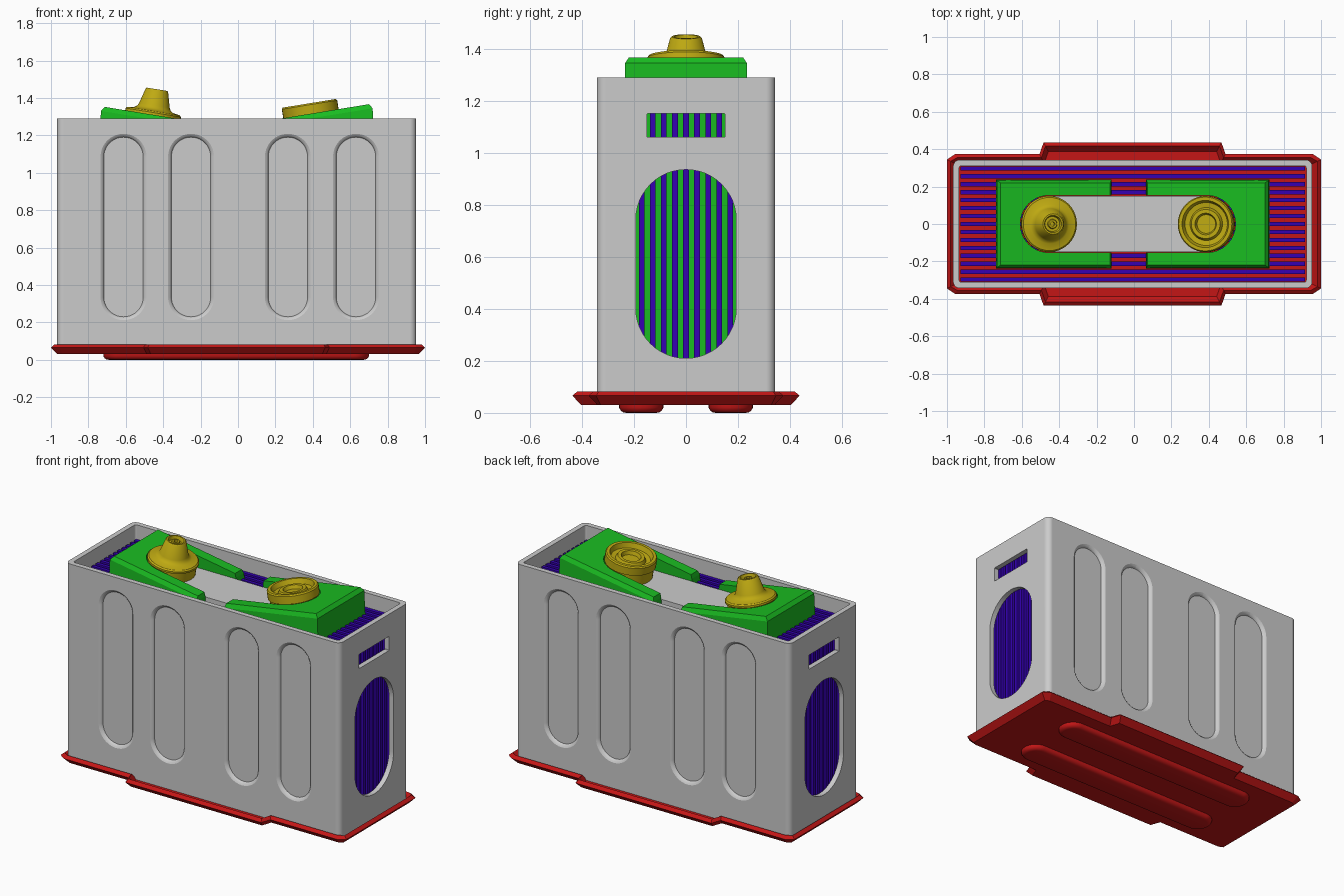
import bpy, bmesh
from math import sin, cos, pi, atan, radians
from mathutils import Matrix

if "Cube" in bpy.data.objects:
    bpy.data.objects.remove(bpy.data.objects["Cube"])


def material(name, rgb):
    m = bpy.data.materials.new(name)
    m.diffuse_color = (*rgb, 1)
    m.use_nodes = True
    m.node_tree.nodes["Principled BSDF"].inputs["Base Color"].default_value = m.diffuse_color
    return m


RED = material("red", (0.55, 0.008, 0.008))
GREEN = material("green", (0.01, 0.5, 0.015))
BLUE = material("blue", (0.035, 0.0, 0.45))
YELLOW = material("yellow", (0.52, 0.4, 0.006))


def finish(name, bm, mat=None, smooth=None):
    bmesh.ops.recalc_face_normals(bm, faces=bm.faces)
    me = bpy.data.meshes.new(name)
    bm.to_mesh(me)
    bm.free()
    ob = bpy.data.objects.new(name, me)
    bpy.context.collection.objects.link(ob)
    if mat:
        me.materials.append(mat)
    if smooth:
        shade(ob, smooth)
    return ob


def activate(ob):
    bpy.ops.object.select_all(action='DESELECT')
    ob.select_set(True)
    bpy.context.view_layer.objects.active = ob


def shade(ob, angle):
    activate(ob)
    bpy.ops.object.shade_smooth_by_angle(angle=radians(angle))


def loft(name, rings, mat=None, smooth=None, closed=False):
    """Skin equal-length rings; cap the ends, or join last to first if closed."""
    bm = bmesh.new()
    vs = [[bm.verts.new(p) for p in r] for r in rings]
    n = len(vs[0])
    pairs = list(zip(vs, vs[1:])) + ([(vs[-1], vs[0])] if closed else [])
    for a, b in pairs:
        for i in range(n):
            j = (i + 1) % n
            bm.faces.new((a[i], a[j], b[j], b[i]))
    if not closed:
        bm.faces.new(vs[0])
        bm.faces.new(vs[-1])
    return finish(name, bm, mat, smooth)


def rrect(cx, cy, hx, hy, r, n=8):
    """Rounded rectangle outline (a stadium when r equals a half size)."""
    pts = []
    for k, (sx, sy) in enumerate(((1, 1), (-1, 1), (-1, -1), (1, -1))):
        for i in range(n + 1):
            a = (k + i / n) * pi / 2
            pts.append((cx + sx * (hx - r) + r * cos(a), cy + sy * (hy - r) + r * sin(a)))
    return pts


def box(name, x0, x1, y0, y1, z0, z1, mat=None):
    return loft(name, [[(x0, y0, z), (x1, y0, z), (x1, y1, z), (x0, y1, z)] for z in (z0, z1)], mat)


def cut(ob, cutter):
    activate(ob)
    m = ob.modifiers.new("cut", 'BOOLEAN')
    m.operation, m.solver, m.object = 'DIFFERENCE', 'EXACT', cutter
    bpy.ops.object.modifier_apply(modifier=m.name)
    bpy.data.objects.remove(cutter)


# Case: open rounded tube with end windows and pressed side grooves
CX = -0.007
outer = rrect(CX, 0, 0.96, 0.343, 0.035, 6)
inner = rrect(CX, 0, 0.928, 0.311, 0.012, 6)
case = loft("case", [[(x, y, z) for x, y in o] for o, z in
                     ((outer, 0.045), (outer, 1.29), (inner, 1.29), (inner, 0.045))], closed=True)
for outline in (rrect(0, 0.5725, 0.193, 0.3625, 0.1925, 12), rrect(0, 1.105, 0.15, 0.045, 0.002, 1)):
    cut(case, loft("window_cutter", [[(x, y, z) for y, z in outline] for x in (-1.2, 1.2)]))
for gx in (-0.612, -0.251, 0.267, 0.631):
    for side in (-1, 1):
        rings = []
        for depth, grow in ((-0.01, 0.022), (0, 0.018), (0.005, 0.009), (0.011, 0.003), (0.019, 0)):
            w = 0.105 + grow
            rings.append([(x, side * (0.343 - depth), z)
                          for x, z in rrect(gx, 0.71, w, 0.48 + grow, w - 0.0005, 10)])
        cut(case, loft("groove_cutter", rings))
shade(case, 25)
case.modifiers.new("weighted", 'WEIGHTED_NORMAL').keep_sharp = True


# Base tray: floor with flared lip and side tabs
def tray_outline(d, z):
    q = [(1 + d, 0.345 + d / 2), (0.955 + d / 2, 0.375 + d), (0.497 + d / 2, 0.375 + d), (0.475 + d / 2, 0.437 + d)]
    pts = q + [(-x, y) for x, y in q[::-1]] + [(-x, -y) for x, y in q] + [(x, -y) for x, y in q[::-1]]
    return [(x - (0.008 if abs(x) < 0.6 else 0), y, z) for x, y in pts]


loft("base_tray", [tray_outline(d, z) for d, z in
                   ((-0.035, 0.03), (0, 0.066), (-0.02, 0.083), (-0.05, 0.05))], RED)

# Rounded skid ribs under the tray
for name, y in (("front_skid", -0.172), ("back_skid", 0.172)):
    loft(name, [[(px, py, z) for px, py in rrect(-0.01, y, 0.71 - i, 0.085 - i, 0.0845 - i)]
                for i, z in ((0, 0.035), (0, 0.02), (0.006, 0.009), (0.016, 0.002), (0.028, 0))], RED, 40)

# Stack of plates standing inside the case
for i in range(15):
    y = (i - 7) * 0.0425
    box(f"plate_{i + 1}", -0.928, 0.914, y - 0.011, y + 0.011, 0.045, 1.2, BLUE)

# Grey strip joining both terminals
loft("bridge_strip", [[(x, y, z) for x, y in rrect(-0.032, 0, 0.57, 0.15, 0.149)] for z in (1.19, 1.225)])

# Terminal profiles: radius, height along the tilted axis
POST = [(0, -0.07), (0.14, -0.07), (0.14, 0), (0.15, 0), (0.15, 0.012), (0.142, 0.02), (0.105, 0.026),
        (0.09, 0.036), (0.083, 0.05), (0.061, 0.132), (0.055, 0.138), (0.046, 0.138), (0.04, 0.115),
        (0.026, 0.115), (0.022, 0.13), (0.012, 0.13), (0.01, 0.115), (0, 0.115)]
SOCKET = [(0, -0.07), (0.14, -0.07), (0.14, 0), (0.15, 0), (0.15, 0.048), (0.144, 0.056), (0.126, 0.056),
          (0.115, 0.026), (0.088, 0.022), (0.078, 0.042), (0.058, 0.042), (0.05, 0.02), (0, 0.02)]
SLOPE = 0.163


def terminal(name, profile, x, z, s):
    bm = bmesh.new()
    vs = [bm.verts.new((r, 0, h)) for r, h in profile]
    es = [bm.edges.new(e) for e in zip(vs, vs[1:])]
    bmesh.ops.spin(bm, geom=vs + es, cent=(0, 0, 0), axis=(0, 0, 1), angle=2 * pi, steps=40)
    bmesh.ops.remove_doubles(bm, verts=bm.verts, dist=1e-5)
    bm.transform(Matrix.Translation((x, 0, z)) @ Matrix.Rotation(-s * atan(SLOPE), 4, 'Y'))
    finish(name, bm, YELLOW, 35)


# Sloping U-shaped covers, their inner bulkheads and the terminals
for side, s, c, u_in, u_out, z_mid, prof in (("left", -1, -0.455, -0.335, 0.283, 1.31, POST),
                                             ("right", 1, 0.39, -0.325, 0.335, 1.316, SOCKET)):
    def ring(inset, drop=None):
        h, r = 0.237 - inset * 0.7, 0.153
        e, o = u_in + inset * 0.3, u_out - inset
        pts = [(e, h), (o, h), (o, -h), (e, -h), (e, -r)]
        pts += [(r * cos(t), r * sin(t)) for t in [(i / 16 - 0.5) * pi for i in range(17)]] + [(e, r)]
        return [(c + s * u, y, 1.19 if drop is None else z_mid + SLOPE * u - drop) for u, y in pts]
    loft(f"{side}_cover", [ring(0), ring(0.005, 0.025), ring(0.025, 0)], GREEN)
    xb = c + s * (u_out - 0.03)
    box(f"{side}_bulkhead", xb - 0.01, xb + 0.01, -0.235, 0.235, 0.06, 1.198, GREEN)
    terminal(f"{side}_terminal", prof, c, z_mid, s)
